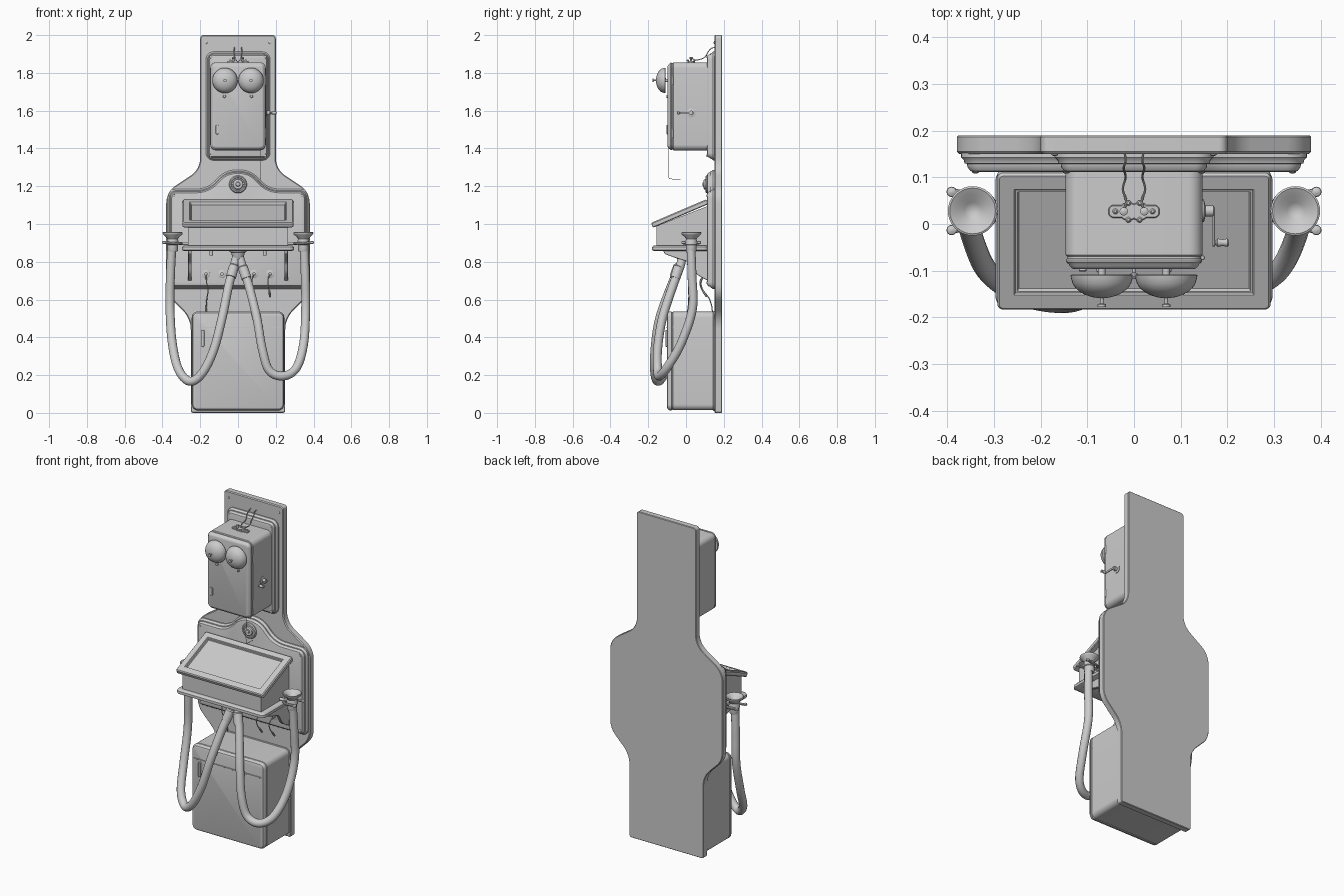
import bpy, bmesh, math
from mathutils import Vector


def add_mesh(name, verts, faces):
    me = bpy.data.meshes.new(name)
    me.from_pydata(verts, [], faces)
    bm = bmesh.new()
    bm.from_mesh(me)
    bmesh.ops.recalc_face_normals(bm, faces=bm.faces)
    bm.to_mesh(me)
    bm.free()
    ob = bpy.data.objects.new(name, me)
    bpy.context.collection.objects.link(ob)
    return ob


def rounded(corners, n=6):
    """Fillet each (x, y, d) corner; d is the distance from corner to arc start."""
    out = []
    for i, (x, y, d) in enumerate(corners):
        p = Vector((x, y))
        if d == 0:
            out.append(p)
            continue
        a = (Vector(corners[i - 1][:2]) - p).normalized()
        b = (Vector(corners[(i + 1) % len(corners)][:2]) - p).normalized()
        w = math.sin(a.angle(b) / 2)
        for k in range(n + 1):
            t = k / n
            c0, c1, c2 = (1 - t) ** 2, 2 * w * t * (1 - t), t * t
            out.append((c0 * (p + a * d) + c1 * p + c2 * (p + b * d)) / (c0 + c1 + c2))
    return out


def rect(x0, x1, y0, y1, d=0.0):
    return rounded([(x0, y0, d), (x1, y0, d), (x1, y1, d), (x0, y1, d)])


def mirrored(half):
    return rounded(half + [(-x, z, d) for x, z, d in reversed(half)])


def offset(pts, k):
    out = []
    for i, p in enumerate(pts):
        t1 = (p - pts[i - 1]).normalized()
        t2 = (pts[(i + 1) % len(pts)] - p).normalized()
        n1, n2 = Vector((-t1.y, t1.x)), Vector((-t2.y, t2.x))
        out.append(p + k * (n1 + n2) / (1 + n1.dot(n2)))
    return out


def prism(name, outline, profile, axis='Y'):
    """Stack inset copies of an outline: profile is a list of (inset, depth)."""
    place = {'X': lambda u, v, d: (d, u, v), 'Y': lambda u, v, d: (u, d, v),
             'Z': lambda u, v, d: (u, v, d)}[axis]
    n, verts, faces = len(outline), [], []
    for inset, d in profile:
        verts += [place(p.x, p.y, d) for p in offset(outline, inset)]
    for r in range(len(profile) - 1):
        for i in range(n):
            j = (i + 1) % n
            faces.append((r * n + i, r * n + j, r * n + n + j, r * n + n + i))
    faces += [tuple(range(n)), tuple(range((len(profile) - 1) * n, len(profile) * n))]
    return add_mesh(name, verts, faces)


def lathe(name, profile, loc, direction=(0, 0, 1), seg=32):
    """Revolve (radius, height) points around a direction."""
    q = Vector((0, 0, 1)).rotation_difference(Vector(direction))
    verts, faces = [], []
    for r, h in profile:
        for i in range(seg):
            a = math.tau * i / seg
            verts.append(q @ Vector((r * math.cos(a), r * math.sin(a), h)) + Vector(loc))
    for k in range(len(profile) - 1):
        for i in range(seg):
            j = (i + 1) % seg
            faces.append((k * seg + i, k * seg + j, k * seg + seg + j, k * seg + seg + i))
    faces += [tuple(range(seg)), tuple(range((len(profile) - 1) * seg, len(profile) * seg))]
    return add_mesh(name, verts, faces)


def rod(name, r, loc, direction, length, seg=16):
    b = min(r, length) * 0.25
    return lathe(name, [(r, 0), (r, length - b), (r - b, length)], loc, direction, seg)


def tube(name, pts, r, steps=8, res=4):
    """Round tube along a smooth path through the points."""
    p = [Vector(v) for v in pts]
    p = [2 * p[0] - p[1]] + p + [2 * p[-1] - p[-2]]
    path = []
    for i in range(1, len(p) - 2):
        a, b, c, d = p[i - 1:i + 3]
        for k in range(steps):
            t = k / steps
            path.append(0.5 * (2 * b + (c - a) * t + (2 * a - 5 * b + 4 * c - d) * t ** 2
                               + (3 * b - a - 3 * c + d) * t ** 3))
    path.append(p[-2])
    cu = bpy.data.curves.new(name, 'CURVE')
    cu.dimensions = '3D'
    cu.bevel_depth, cu.bevel_resolution, cu.use_fill_caps = r, res, True
    sp = cu.splines.new('POLY')
    sp.points.add(len(path) - 1)
    for q, v in zip(sp.points, path):
        q.co = (*v, 1)
    ob = bpy.data.objects.new(name, cu)
    bpy.context.collection.objects.link(ob)


# Wall board
prism("back_board", mirrored([(.25, 0, .012), (.25, .5, .06), (.38, .63, .05), (.38, 1.17, .06),
                              (.2, 1.29, .06), (.2, 2, .018)]),
      [(.003, .19), (0, .187), (0, .155), (.005, .15)])

# Stepped moulded panels
steps = [(0, .152), (0, .143), (.006, .137), (.008, .13), (.013, .129), (.014, .122), (.02, .114), (.026, .112)]
prism("middle_panel", mirrored([(.371, .655, .035), (.371, 1.185, .045), (.16, 1.185, .06), (.068, 1.287, .06)]), steps)
prism("upper_panel", rect(-.17, .17, 1.337, 1.912, .04), steps)

# Ringer box with moulded door
prism("ringer_box", rect(-.147, .147, 1.39, 1.856, .03),
      [(0, .115), (0, -.066), (.004, -.07), (.004, -.074), (.001, -.077), (.001, -.081), (.007, -.086),
       (.009, -.09), (.014, -.095), (.02, -.097)])
for z in (1.48, 1.76):
    rod("ringer_hinge", .005, (.147, -.072, z - .025), (0, 0, 1), .05)
prism("ringer_lock_plate", rect(-.118, -.102, 1.475, 1.525, .006), [(0, -.095), (0, -.1), (.002, -.102)])

# Bells
for s in (-1, 1):
    dome = [(.064, 0), (.067, .002), (.066, .008)]
    dome += [(.065 * math.cos(a), .008 + .043 * math.sin(a)) for a in (.25, .5, .75, 1, 1.25, 1.45)]
    lathe("bell", dome, (.069 * s, -.108, 1.76), (0, -1, 0), 40)
    rod("bell_post", .008, (.069 * s, -.09, 1.76), (0, -1, 0), .03)
    lathe("bell_nut", [(.006, 0), (.004, .006), (.004, .016), (.009, .019), (.009, .024)],
          (.069 * s, -.154, 1.76), (0, -1, 0), 16)
    rod("bell_screw", .008, (.072 * s, -.092, 1.676), (0, -1, 0), .012)
lathe("clapper", [(.003, 0), (.003, .012), (.008, .015), (.009, .02), (.005, .026)], (0, -.092, 1.765), (0, -1, 0), 16)

# Crank handle
lathe("crank_flange", [(.024, 0), (.024, .004), (.012, .007), (.012, .024), (.009, .026)], (.146, .028, 1.588), (1, 0, 0), 24)
prism("crank_arm", rect(-.048, .036, 1.582, 1.594, .004), [(.001, .168), (0, .169), (0, .173), (.001, .174)], 'X')
lathe("crank_grip", [(.005, 0), (.005, .006), (.009, .009), (.007, .02), (.009, .03), (.005, .034)],
      (.17, -.04, 1.588), (1, 0, 0), 16)

# Terminal plate and wires on top of the ringer box
for s in (-1, 1):
    prism("terminal_plate", rect(.03 * s - .025, .03 * s + .025, .013, .041, .012), [(0, 1.854), (0, 1.862), (.002, 1.864)], 'Z')
    lathe("terminal_boss", [(.02, 0), (.02, .008), (.018, .01)], (.012 * s, .027, 1.854), seg=20)
    for x, y in ((.04, .027), (.012, .045), (.012, .009)):
        lathe("terminal_screw", [(.006, 0), (.006, .005), (.003, .009)], (x * s, y, 1.862), seg=12)
    lathe("terminal_post", [(.006, 0), (.006, .012), (.009, .013), (.009, .02), (.004, .023)], (.022 * s, .027, 1.862), seg=14)
    tube("bell_wire", [(.022 * s, .027, 1.88), (.017 * s, .05, 1.868), (.024 * s, .075, 1.872), (.018 * s, .1, 1.884),
                       (.022 * s, .12, 1.915), (.018 * s, .135, 1.93), (.02 * s, .153, 1.935)], .0025, 5, 2)

# Thin hanging wire
tube("hanging_wire", [(.12, -.092, 1.42), (.12, -.094, 1.35), (.12, -.094, 1.26), (.12, -.088, 1.242), (.12, -.07, 1.238),
                      (.12, -.03, 1.237)], .0015, 4, 1)

# Round boss on the bump
lathe("round_boss", [(.047, 0), (.047, .008), (.042, .014), (.036, .014), (.034, .01), (.028, .01), (.026, .02),
                     (.02, .023), (.012, .022), (.01, .027), (.004, .029)], (0, .116, 1.21), (0, -1, 0), 40)

# Writing desk
prism("desk_body", rounded([(-.155, .88, 0), (.115, .88, 0), (.115, 1.095, 0), (-.155, .99, 0)]),
      [(0, -.265), (0, .265)], 'X')
lid = prism("desk_lid", rect(-.293, .293, 0, .318, .012),
            [(.004, .004), (0, 0), (0, -.018), (.005, -.024), (.036, -.024), (.039, -.02), (.043, -.02), (.046, -.012)])
lid.location = (0, -.176, .984)
lid.rotation_euler = (math.radians(-66.9), 0, 0)
prism("desk_base", rect(-.297, .297, -.18, .118, .025),
      [(.008, .858), (.001, .862), (0, .87), (.001, .878), (.006, .884), (.012, .886)], 'Z')
bracket = rounded([(-.12, .86, 0), (-.115, .842, .01), (-.04, .815, .02), (.015, .8, .02), (.05, .735, .03),
                   (.115, .7, 0), (.115, .86, 0)])
for s in (-1, 1):
    prism("desk_bracket", bracket, [(.002, .255 * s - .01), (0, .255 * s - .008), (0, .255 * s + .008),
                                    (.002, .255 * s + .01)], 'X')
    rod("under_peg", .009, (.142 * s, .06, .832), (0, 0, 1), .03)

# Connector bosses, cords and plugs under the desk
for x in (-.17, -.085, .085, .17):
    lathe("connector_boss", [(.022, 0), (.022, .004), (.017, .007), (.009, .007), (.009, .016), (.006, .018)],
          (x, .114, .735), (0, -1, 0), 24)
tube("left_cord", [(-.17, .1, .735), (-.166, .08, .69), (-.158, .09, .65), (-.164, .12, .61), (-.168, .135, .57), (-.168, .14, .535)], .003, 5, 2)
for x in (.085, .17):
    tube("short_cord", [(x, .1, .735), (x - .012, .075, .7), (x - .008, .08, .66), (x, .105, .625)], .003, 5, 2)
    tube("cord_plug", [(x - .004, .09, .645), (x, .11, .615)], .006, 2, 2)

# Hose junction under the desk
lathe("hose_junction", [(.046, 0), (.044, -.008), (.036, -.012), (.034, -.02), (.028, -.04), (.022, -.055)], (0, -.02, .86))

# Hoses
left = [(-.35, .026, .88), (-.358, .032, .72), (-.36, .03, .55), (-.348, -.025, .37), (-.315, -.1, .23), (-.255, -.145, .167),
        (-.19, -.165, .21), (-.13, -.165, .33), (-.085, -.14, .5), (-.048, -.075, .68), (-.02, -.03, .78), (-.005, -.02, .835)]
right = [(.35, .026, .88), (.356, .032, .72), (.358, .034, .55), (.348, -.025, .37), (.31, -.1, .24), (.24, -.14, .195),
         (.165, -.15, .225), (.128, -.15, .34), (.1, -.125, .5), (.058, -.07, .67), (.022, -.03, .78), (.005, -.02, .835)]
for name, path in (("left_hose", left), ("right_hose", right)):
    tube(name, path, .0235, 8, 5)
    a, b = Vector(path[-3]), Vector(path[-1])
    rod(name + "_ferrule", .0265, a + (b - a) * .25, (b - a).normalized(), .07, 24)

# Receivers resting in forked hooks
for s in (-1, 1):
    lathe("receiver", [(.026, -.045), (.028, -.04), (.028, -.012), (.032, -.008), (.03, .012), (.028, .02), (.034, .03),
                       (.05, .044), (.053, .05), (.053, .055), (.049, .057), (.036, .05), (.018, .036), (.008, .03)],
          (.346 * s, .028, .9), seg=36)
    rod("hook_arm", .009, (.255 * s, .028, .897), (s, 0, 0), .058)
    for t in (-1, 1):
        tube("hook_prong", [(.3 * s, .028, .897), (.306 * s, .028 + .024 * t, .897), (.332 * s, .028 + .037 * t, .897),
                            (.362 * s, .028 + .037 * t, .899), (.39 * s, .028 + .042 * t, .902)], .007, 5, 3)
        lathe("hook_tip", [(.003, -.009), (.01, -.005), (.011, 0), (.01, .005), (.003, .009)],
              (.391 * s, .028 + .041 * t, .902), seg=16)

# Lower battery box
prism("battery_box", rect(-.248, .248, .01, .54, .035),
      [(0, .152), (0, .146), (.004, .144), (.004, -.068), (.007, -.071), (.007, -.074), (.003, -.077),
       (.004, -.088), (.01, -.097), (.018, -.1)])
prism("battery_box_seam", rect(-.242, .242, .452, .458), [(0, -.07), (0, -.088), (.002, -.0885)])
prism("battery_box_strip", rect(-.23, .23, .449, .456), [(0, -.09), (0, -.1015), (.001, -.103)])
prism("battery_box_lock_plate", rect(-.194, -.178, .35, .44, .006), [(0, -.098), (0, -.106), (.002, -.108)])

# Fixing screws
for s in (-1, 1):
    for x, y, z in ((.17, .151, 1.96), (.34, .113, 1.15), (.34, .113, .69), (.145, .113, 1.885), (.145, .113, 1.362)):
        lathe("fixing_screw", [(.008, 0), (.007, .003), (.003, .005)], (x * s, y, z), (0, -1, 0), 12)

# Smooth everything but keep hard edges
bpy.ops.object.select_all(action='SELECT')
bpy.context.view_layer.objects.active = bpy.data.objects["back_board"]
bpy.ops.object.convert(target='MESH')
bpy.ops.object.shade_smooth_by_angle(angle=math.radians(32))
